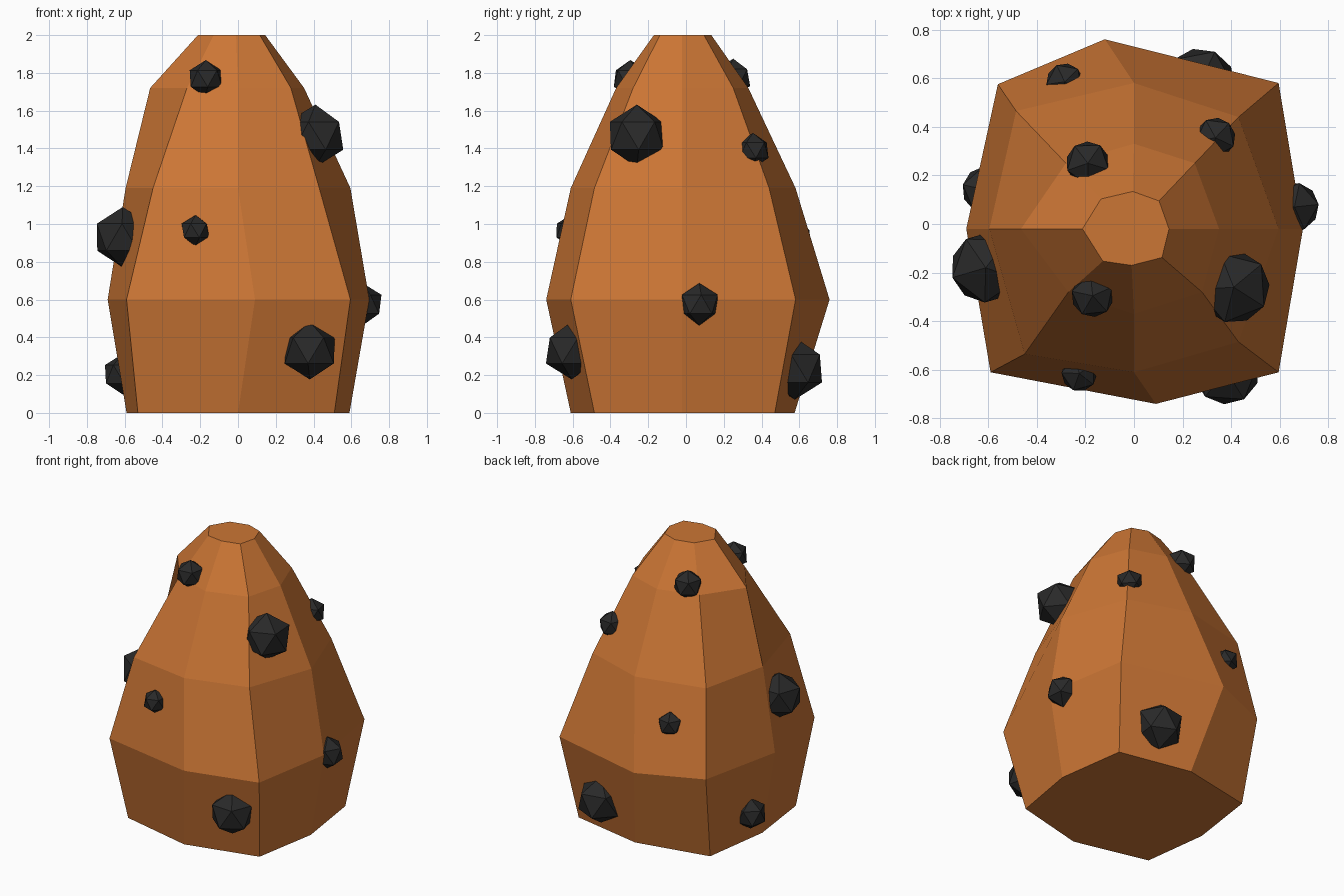
import bpy, bmesh, math

def material(name, rgb):
    m = bpy.data.materials.new(name)
    m.diffuse_color = (*rgb, 1)
    return m

orange = material("orange_skin", (0.60, 0.18, 0.035))
dark = material("dark_lump", (0.022, 0.022, 0.022))

# Tapering body: five irregular eight-sided rings, counter-clockwise from +x
rings = [
    (0.00, [(.59, -.02), (.52, .47), (0, .575), (-.52, .47),
            (-.59, -.02), (-.53, -.485), (0, -.61), (.51, -.485)]),
    (0.60, [(.695, -.02), (.595, .58), (-.12, .76), (-.56, .575),
            (-.69, -.02), (-.59, -.61), (.09, -.74), (.595, -.61)]),
    (1.19, [(.595, -.02), (.43, .44), (0, .58), (-.485, .465),
            (-.595, -.02), (-.45, -.535), (0, -.61), (.43, -.485)]),
    (1.72, [(.35, -.02), (.25, .25), (0, .33), (-.28, .25),
            (-.465, -.02), (-.27, -.28), (0, -.37), (.28, -.28)]),
    (2.00, [(.144, -.02), (.103, .095), (-.005, .134), (-.136, .103),
            (-.212, -.02), (-.128, -.153), (-.01, -.17), (.115, -.138)]),
]
bm = bmesh.new()
loops = [[bm.verts.new((x, y, z)) for x, y in pts] for z, pts in rings]
for low, high in zip(loops, loops[1:]):
    for i in range(8):
        j = (i + 1) % 8
        bm.faces.new((low[i], low[j], high[j], high[i]))
bm.faces.new(loops[0][::-1])
bm.faces.new(loops[-1])
mesh = bpy.data.meshes.new("body")
bm.to_mesh(mesh)
bm.free()
mesh.materials.append(orange)
body = bpy.data.objects.new("body", mesh)
bpy.context.collection.objects.link(body)

# Dark lumps half sunk into the body: x, y, z, radius
lumps = [
    (-.17, -.295, 1.77, .098), (.41, -.26, 1.467, .165),
    (-.225, -.615, .965, .082), (-.61, -.18, .93, .16),
    (.38, -.605, .33, .153), (.66, .07, .575, .112),
    (-.61, .14, .205, .108), (.335, .355, 1.39, .092),
    (.27, .575, .235, .165), (-.285, .585, .93, .085),
    (-.19, .25, 1.775, .1),
]
for n, (x, y, z, r) in enumerate(lumps, 1):
    bpy.ops.mesh.primitive_ico_sphere_add(
        subdivisions=1, radius=r, location=(x, y, z),
        rotation=(0, 0, math.atan2(y, x)))
    lump = bpy.context.object
    lump.name = f"lump_{n}"
    lump.data.materials.append(dark)
